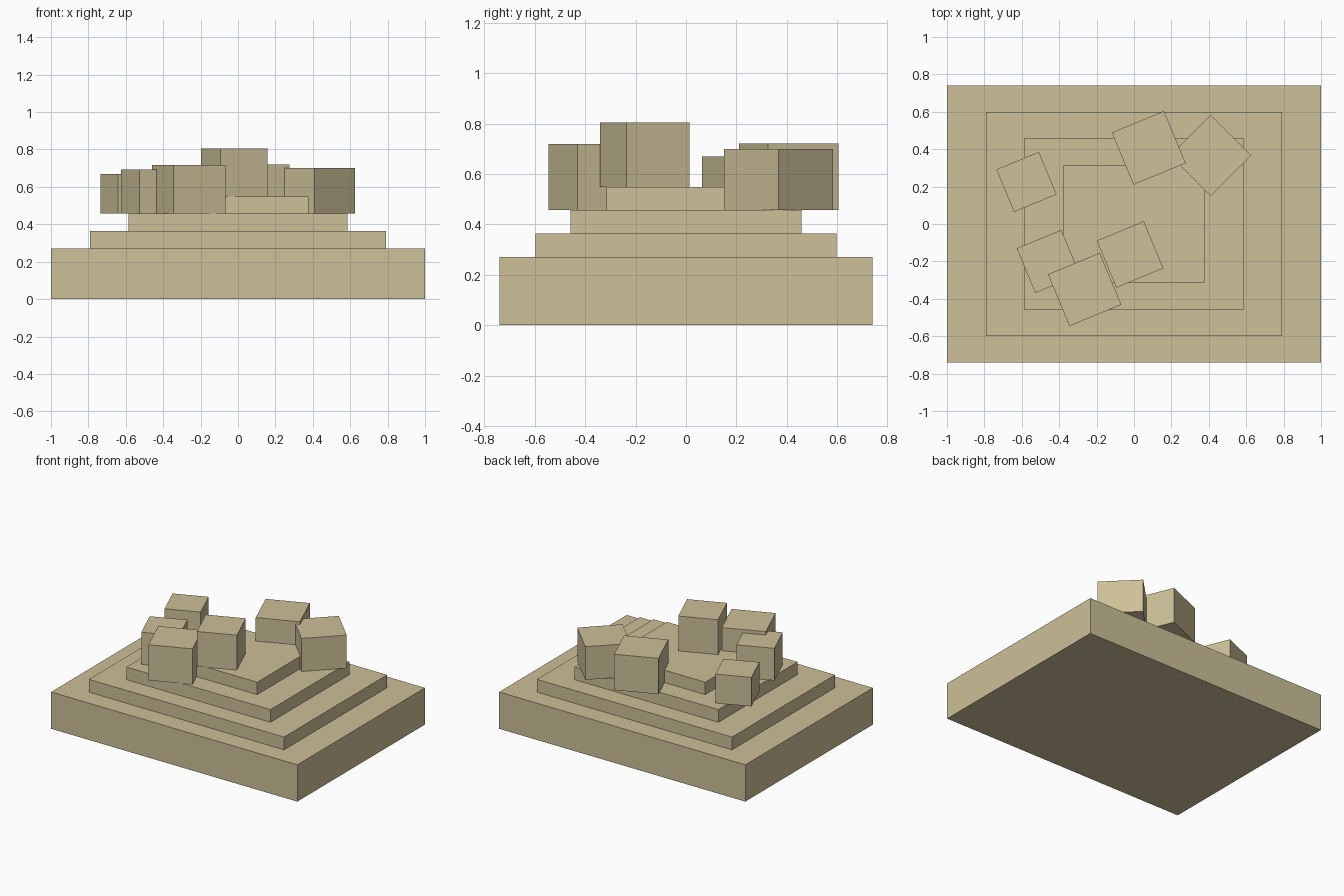
import bpy
from math import radians

old = bpy.data.objects.get("Cube")
if old:
    bpy.data.objects.remove(old, do_unlink=True)

# Single sandstone colour
stone = bpy.data.materials.new("sandstone")
stone.use_nodes = True
colour = (0.61, 0.527, 0.314, 1)
stone.diffuse_color = colour
stone.node_tree.nodes["Principled BSDF"].inputs["Base Color"].default_value = colour


def box(name, centre, size, bottom, top, turn=0):
    """Flat-faced box from bottom to top, turned about z by degrees."""
    bpy.ops.mesh.primitive_cube_add(
        size=1,
        location=(*centre, (bottom + top) / 2),
        rotation=(0, 0, radians(turn)))
    obj = bpy.context.object
    obj.name = name
    obj.scale = (*size, top - bottom)
    obj.data.materials.append(stone)
    return obj


# Stepped platform: width, depth and top height of each tier
tiers = [
    ("base_slab", 2.0, 1.48, 0.27),
    ("lower_step", 1.585, 1.195, 0.364),
    ("middle_step", 1.17, 0.917, 0.457),
    ("upper_step", 0.755, 0.632, 0.548),
]
floor = 0
for name, width, depth, top in tiers:
    box(name, (0, 0), (width, depth), floor, top)
    floor = top

# Loose blocks: centre, side length, bottom, top, turn
middle, upper = tiers[2][3], tiers[3][3]
blocks = [
    ("back_right_block", (-0.575, 0.225), 0.246, middle, 0.67, 22.5),
    ("back_block", (0.079, 0.407), 0.302, middle, 0.72, 22.5),
    ("back_left_block", (0.41, 0.367), 0.306, middle, 0.70, 45),
    ("front_right_block", (-0.458, -0.2), 0.258, middle, 0.693, 22.5),
    ("front_block", (-0.264, -0.35), 0.3, middle, 0.718, 22.5),
    ("top_block", (-0.021, -0.163), 0.272, upper, 0.804, 22.5),
]
for name, centre, side, bottom, top, turn in blocks:
    box(name, centre, (side, side), bottom, top, turn)
